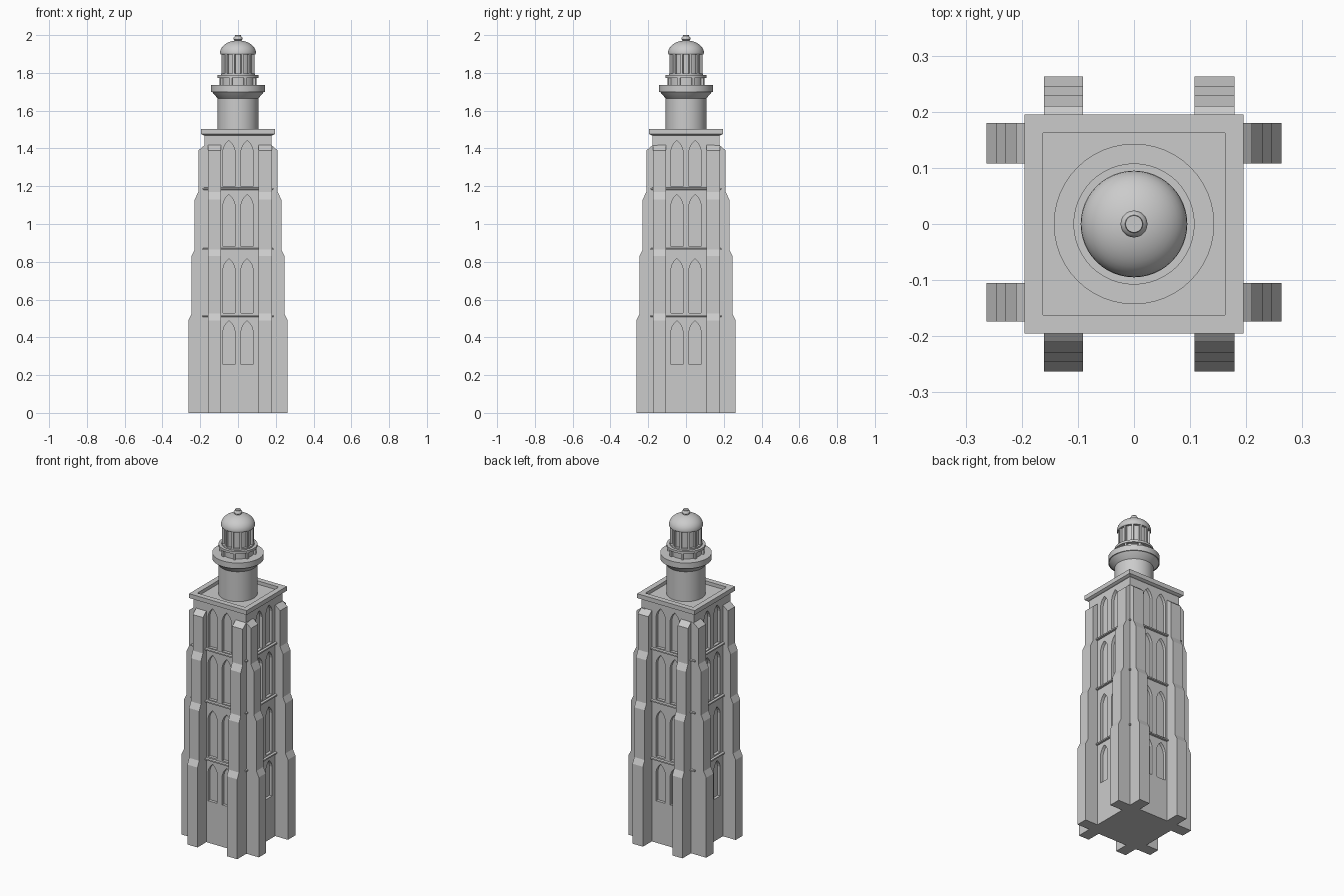
import bpy, bmesh
from math import pi, sin, cos, sqrt
from mathutils import Matrix

if "Cube" in bpy.data.objects:
    bpy.data.objects.remove(bpy.data.objects["Cube"])


def finish(bm, name, smooth=False):
    bmesh.ops.remove_doubles(bm, verts=bm.verts, dist=1e-5)
    bmesh.ops.recalc_face_normals(bm, faces=bm.faces)
    me = bpy.data.meshes.new(name)
    bm.to_mesh(me)
    bm.free()
    ob = bpy.data.objects.new(name, me)
    bpy.context.collection.objects.link(ob)
    if smooth:
        bpy.ops.object.select_all(action='DESELECT')
        ob.select_set(True)
        bpy.context.view_layer.objects.active = ob
        bpy.ops.object.shade_smooth_by_angle(angle=0.6)
    return ob


def lathe(name, profile, n=48):
    """Revolve (radius, z) points; n=4 makes a square section of that half-width."""
    bm = bmesh.new()
    k, off = (sqrt(2), pi / 4) if n == 4 else (1, 0)
    rings = [[bm.verts.new((r * k * cos(off + 2 * pi * i / n),
                            r * k * sin(off + 2 * pi * i / n), z)) for i in range(n)]
             for r, z in profile]
    for a, b in zip(rings, rings[1:]):
        for i in range(n):
            j = (i + 1) % n
            bm.faces.new((a[i], a[j], b[j], b[i]))
    bm.faces.new(rings[0])
    bm.faces.new(rings[-1])
    return finish(bm, name, n > 4)


def prism(bm, pts, shift, mat=Matrix()):
    """Extrude a closed outline along the shift vector."""
    a = [bm.verts.new(mat @ p) for p in pts]
    b = [bm.verts.new(mat @ (p + shift)) for p in pts]
    bm.faces.new(a)
    bm.faces.new(b)
    for i in range(len(a)):
        j = (i + 1) % len(a)
        bm.faces.new((a[i], a[j], b[j], b[i]))


def vec(x, y, z):
    return Matrix.Translation((x, y, z)).translation


W = 0.177  # half-width of the shaft
sides = [Matrix.Rotation(k * pi / 2, 4, 'Z') for k in range(4)]

# square shaft with pointed window recesses on every side
shaft = lathe("tower_shaft", [(W, 0), (W, 1.48)], 4)
bm = bmesh.new()
tiers = [(0.257, 0.488), (0.528, 0.817), (0.88, 1.156), (1.198, 1.442)]
for m in sides:
    for z0, z1 in tiers:
        for cx in (-0.048, 0.048):
            half = [(0.031, z0), (0.031, z1 - 0.052), (0.026, z1 - 0.034), (0.016, z1 - 0.016)]
            pts = [vec(cx + x, -W + 0.018, z) for x, z in half]
            pts.append(vec(cx, -W + 0.018, z1))
            pts += [vec(cx - x, -W + 0.018, z) for x, z in reversed(half)]
            prism(bm, pts, vec(0, -0.05, 0), m)
cutter = finish(bm, "window_cutter")
cutter.hide_render = True
mod = shaft.modifiers.new("windows", 'BOOLEAN')
mod.operation, mod.solver, mod.object = 'DIFFERENCE', 'EXACT', cutter
bpy.context.view_layer.objects.active = shaft
bpy.ops.object.modifier_apply(modifier=mod.name)
bpy.data.objects.remove(cutter)

# stepped buttresses, two per side
steps = [(0.263, 0), (0.263, 0.49), (0.246, 0.525), (0.246, 0.83), (0.229, 0.865),
         (0.229, 1.13), (0.21, 1.17), (0.21, 1.39), (W, 1.417), (0.15, 1.417), (0.15, 0)]
spans = {0: [(-0.16, -0.091), (0.108, 0.179)], 1: [(-0.174, -0.105), (0.108, 0.18)],
         2: [(-0.179, -0.108), (0.091, 0.16)], 3: [(-0.18, -0.108), (0.105, 0.174)]}
for k, name in enumerate(("front", "right", "back", "left")):
    bm = bmesh.new()
    for x0, x1 in spans[k]:
        prism(bm, [vec(x0, -d, z) for d, z in steps], vec(x1 - x0, 0, 0), sides[k])
    finish(bm, name + "_buttresses")

# string courses between the storeys
for i, z in enumerate((0.514, 0.868, 1.187)):
    lathe(f"string_course_{i + 1}", [(0.17, z - 0.007), (0.189, z - 0.005),
                                     (0.189, z + 0.003), (0.17, z + 0.007)], 4)

# cornice with sunken roof deck
lathe("cornice", [(0.17, 1.466), (0.184, 1.47), (0.195, 1.476), (0.195, 1.503),
                  (0.162, 1.503), (0.162, 1.482), (0.05, 1.482)], 4)

# round turret and flared gallery
lathe("turret", [(0.108, 1.48), (0.108, 1.68)])
lathe("gallery", [(0.1, 1.66), (0.108, 1.665), (0.138, 1.7), (0.143, 1.7),
                  (0.143, 1.735), (0.05, 1.735)])
lathe("gallery_drum", [(0.09, 1.73), (0.09, 1.78)])
lathe("gallery_rail", [(0.085, 1.774), (0.108, 1.774), (0.108, 1.788), (0.085, 1.788)])


def posts(name, n, r, z0, z1, w, d):
    bm = bmesh.new()
    for i in range(n):
        m = (Matrix.Rotation(2 * pi * (i + 0.5) / n, 4, 'Z')
             @ Matrix.Translation((r, 0, (z0 + z1) / 2)) @ Matrix.Diagonal((d, w, z1 - z0, 1)))
        bmesh.ops.create_cube(bm, size=1, matrix=m)
    finish(bm, name)


posts("gallery_posts", 8, 0.095, 1.734, 1.776, 0.014, 0.016)

# lantern room with glazing posts
lathe("lantern_core", [(0.078, 1.78), (0.078, 1.91)])
lathe("lantern_sill", [(0.07, 1.785), (0.091, 1.785), (0.091, 1.797), (0.07, 1.797)])
posts("lantern_posts", 12, 0.083, 1.79, 1.905, 0.012, 0.014)

# dome and finial
dome = [(0.07, 1.897), (0.091, 1.897), (0.095, 1.904)]
dome += [(0.095 * cos(t * pi / 20), 1.906 + 0.066 * sin(t * pi / 20)) for t in range(0, 10)]
lathe("dome", dome)
lathe("finial", [(0.022, 1.96), (0.018, 1.968), (0.017, 1.972), (0.023, 1.977), (0.024, 1.983),
                 (0.021, 1.99), (0.016, 1.994), (0.015, 2.0)], 24)
